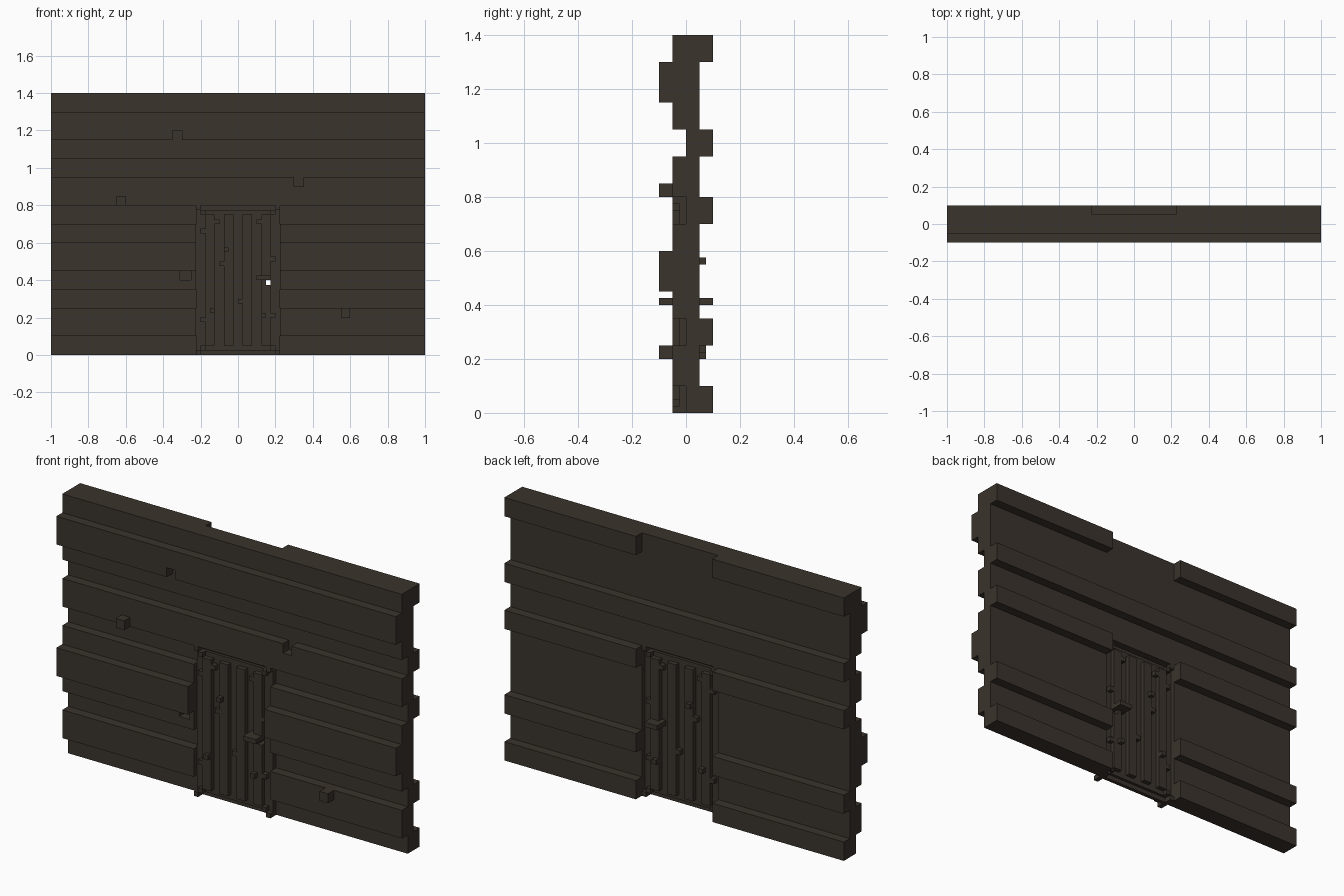
import bpy, bmesh

if "Cube" in bpy.data.objects:
    bpy.data.objects.remove(bpy.data.objects["Cube"])

wood = bpy.data.materials.new("dark brown wood")
wood.diffuse_color = (0.043, 0.033, 0.025, 1)
wood.use_nodes = True
wood.node_tree.nodes["Principled BSDF"].inputs["Base Color"].default_value = wood.diffuse_color


def boxes(name, specs):
    """One object from boxes given as (x0, x1, y0, y1, z0, z1)."""
    bm = bmesh.new()
    for x0, x1, y0, y1, z0, z1 in specs:
        vs = bmesh.ops.create_cube(bm, size=1)["verts"]
        for v in vs:
            v.co.x = x1 if v.co.x > 0 else x0
            v.co.y = y1 if v.co.y > 0 else y0
            v.co.z = z1 if v.co.z > 0 else z0
    me = bpy.data.meshes.new(name)
    bm.to_mesh(me)
    bm.free()
    me.materials.append(wood)
    ob = bpy.data.objects.new(name, me)
    bpy.context.collection.objects.link(ob)
    return ob


def cut(ob, specs):
    """Subtract boxes from an object and drop the cutters."""
    for s in specs:
        c = boxes("cutter", [s])
        c.hide_render = True
        m = ob.modifiers.new("cut", 'BOOLEAN')
        m.operation, m.solver, m.object = 'DIFFERENCE', 'EXACT', c
        bpy.context.view_layer.objects.active = ob
        bpy.ops.object.modifier_apply(modifier="cut")
        bpy.data.objects.remove(c)


# Log wall: stepped profile (top z of each band, front y / back y)
front = [(0, 0), (.1, -.05), (.25, 0), (.35, -.05), (.45, -.1), (.6, -.05), (.7, 0),
         (.8, -.05), (.95, 0), (1.05, -.05), (1.15, -.1), (1.3, -.05), (1.4, None)]
back = [(0, .1), (.1, .05), (.25, .1), (.35, .05), (.7, .1), (.8, .05), (.95, .1),
        (1.05, .05), (1.3, .1), (1.4, None)]


def steps(bands):
    pts = []
    for (z0, y), (z1, _) in zip(bands, bands[1:]):
        pts += [(y, z0), (y, z1)]
    return pts


bm = bmesh.new()
face = bm.faces.new([bm.verts.new((-1, y, z)) for y, z in steps(front) + steps(back)[::-1]])
ext = bmesh.ops.extrude_face_region(bm, geom=[face])["geom"]
bmesh.ops.translate(bm, vec=(2, 0, 0), verts=[g for g in ext if isinstance(g, bmesh.types.BMVert)])
bmesh.ops.recalc_face_normals(bm, faces=bm.faces)
me = bpy.data.meshes.new("log_wall")
bm.to_mesh(me)
bm.free()
me.materials.append(wood)
wall = bpy.data.objects.new("log_wall", me)
bpy.context.collection.objects.link(wall)

cut(wall, [
    (-.225, .225, -.2, .2, -.1, .8),        # doorway
    (-.225, .225, .05, .2, 1.3, 1.5),       # gap in the back top log
    (-.35, -.3, -.2, -.05, 1.1, 1.2),       # chipped notches
    (.3, .35, -.2, 0, .9, 1.0),
    (-.31, -.25, -.2, 0, .4, .45),
])

# Knots standing out of the logs
boxes("wall_knots", [(-.65, -.6, -.1, -.04, .8, .85), (.55, .6, -.1, -.04, .2, .25)])

# Door core and panel
hole = (.15, .175, -.2, .2, .375, .4)
core = boxes("door_core", [(-.225, .225, -.01, .01, 0, .8)])
panel = boxes("door_panel", [(-.225, .225, -.025, .025, .025, .775)])
cut(core, [hole])
cut(panel, [hole])

# Raised planks on both faces, the latch plank notched at the keyhole
for i, x in enumerate((-.175, -.075, .025, .125)):
    for s in (-1, 1):
        y0, y1 = sorted((.02 * s, .05 * s))
        plank = boxes("door_plank", [(x, x + .05, y0, y1, .05, .75)])
        if i == 3:
            cut(plank, [hole])

# Chips beside the planks (x, z, reach) and the corner blocks
chips = [(-.2, .65, .05), (-.2, .175, .05), (-.125, .7, .05), (-.15, .375, .05), (-.15, .225, .075),
         (-.075, .55, .075), (-.1, .475, .05), (-.075, .1, .05), (.025, .475, .05), (0, .275, .05),
         (.1, .7, .05), (.125, .2, .075), (.15, .65, .05), (.175, .5, .05), (.175, .2, .05)]
for s in (-1, 1):
    specs = []
    for x, z, r in chips:
        y0, y1 = sorted((.02 * s, r * s))
        specs.append((x, x + .025, y0, y1, z, z + .025))
    boxes("door_chips", specs)
    y0, y1 = sorted((0, .05 * s))
    corners = []
    for a, b in ((-.225, -.2), (.2, .225)):
        inner = (-.2, -.175) if a < 0 else (.175, .2)
        corners += [(a, b, y0, y1, 0, .025), (a, b, y0, y1, .775, .8),
                    (*inner, y0, y1, .025, .05), (*inner, y0, y1, .75, .775)]
    boxes("door_corner_blocks", corners)

# Handle on each face
boxes("door_handle", [(.1, .175, -.1, -.02, .4, .425), (.1, .175, .02, .1, .4, .425)])
